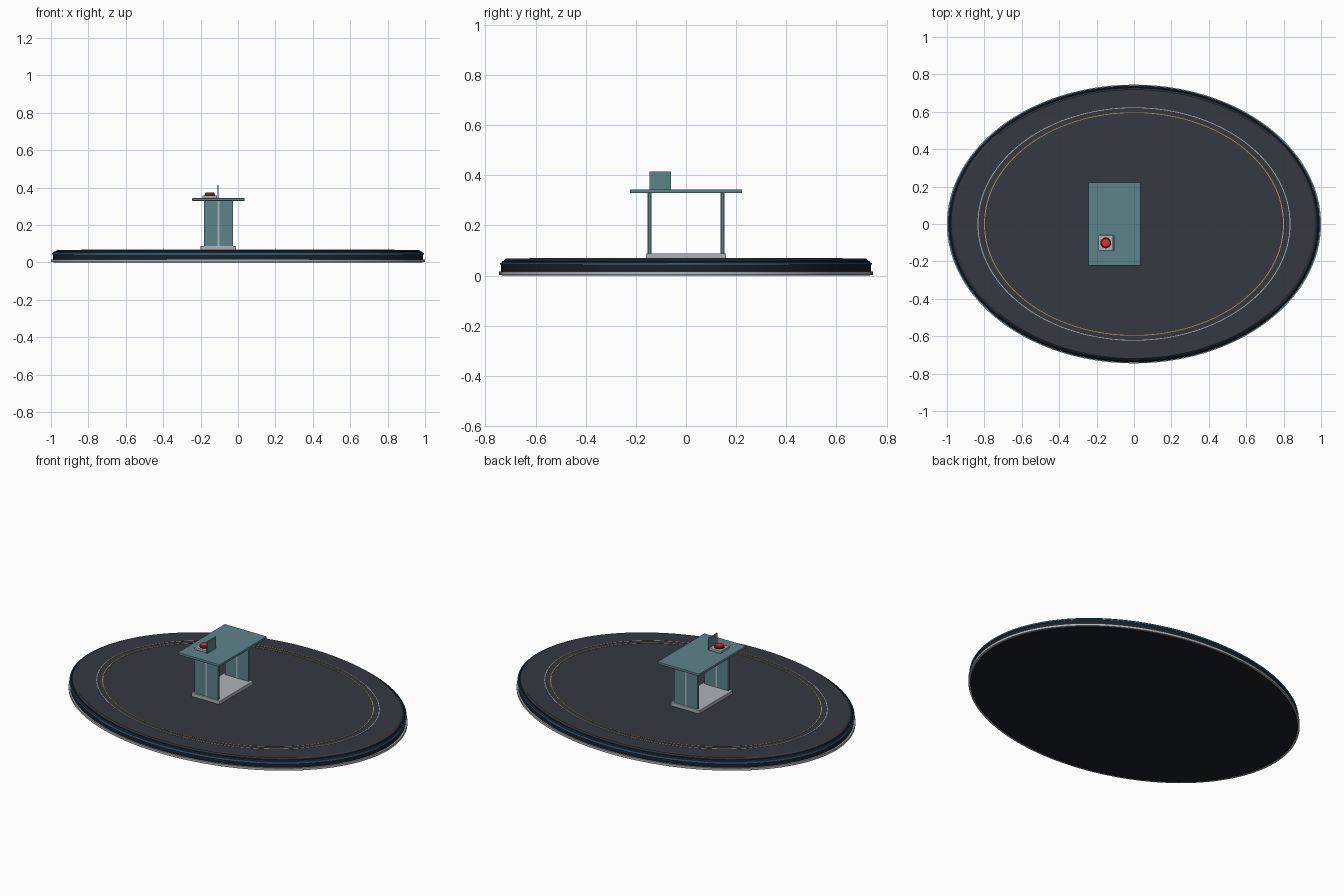
import bpy, bmesh, math

if "Cube" in bpy.data.objects:
    bpy.data.objects.remove(bpy.data.objects["Cube"])

RY = 0.745   # depth / width ratio of the oval
SEG = 128


def material(name, rgb):
    m = bpy.data.materials.new(name)
    m.diffuse_color = (*rgb, 1)
    m.use_nodes = True
    m.node_tree.nodes["Principled BSDF"].inputs["Base Color"].default_value = m.diffuse_color
    return m


DARK = material("dark_body", (0.012, 0.014, 0.02))
DECK = material("deck_grey", (0.035, 0.04, 0.052))
TRIM = material("light_trim", (0.42, 0.45, 0.48))
TEAL = material("teal_panel", (0.11, 0.23, 0.26))
BLUE = material("blue_light", (0.02, 0.25, 0.55))
GOLD = material("gold_line", (0.5, 0.3, 0.1))
RED = material("red_button", (0.75, 0.03, 0.02))


def finish(name, bm, mat):
    bmesh.ops.recalc_face_normals(bm, faces=bm.faces)
    me = bpy.data.meshes.new(name)
    bm.to_mesh(me)
    bm.free()
    me.materials.append(mat)
    ob = bpy.data.objects.new(name, me)
    bpy.context.collection.objects.link(ob)
    return ob


def lathe(name, profile, mat, ring=False, ry=RY, center=(0, 0), seg=SEG):
    """Sweep (radius, z) points round an oval; ring closes the section, else ends are capped."""
    bm = bmesh.new()
    loops = []
    for r, z in profile:
        loops.append([bm.verts.new((center[0] + r * math.cos(2 * math.pi * i / seg),
                                    center[1] + r * ry * math.sin(2 * math.pi * i / seg), z))
                      for i in range(seg)])
    pairs = list(zip(loops, loops[1:]))
    if ring:
        pairs.append((loops[-1], loops[0]))
    else:
        bm.faces.new(loops[0])
        bm.faces.new(loops[-1])
    for a, b in pairs:
        for i in range(seg):
            j = (i + 1) % seg
            bm.faces.new((a[i], a[j], b[j], b[i]))
    ob = finish(name, bm, mat)
    bpy.context.view_layer.objects.active = ob
    ob.select_set(True)
    bpy.ops.object.shade_smooth_by_angle(angle=math.radians(30))
    ob.select_set(False)
    return ob


def band(name, r0, r1, z0, z1, mat):
    return lathe(name, [(r0, z0), (r1, z0), (r1, z1), (r0, z1)], mat, ring=True)


def box(name, x, y, z, mat, bevel=0):
    """Box from (min, max) pairs."""
    bm = bmesh.new()
    bmesh.ops.create_cube(bm, size=1)
    for v in bm.verts:
        v.co = [(a + b) / 2 + c * (b - a) for (a, b), c in zip((x, y, z), v.co)]
    ob = finish(name, bm, mat)
    if bevel:
        mod = ob.modifiers.new("bevel", 'BEVEL')
        mod.width = bevel
        mod.segments = 2
    return ob


# Oval platform
lathe("platform_body", [(0.985, 0), (0.99, 0.004), (0.99, 0.05), (0.982, 0.058)], DARK)
lathe("platform_deck", [(0.975, 0.055), (0.975, 0.061), (0.965, 0.067)], DECK)
band("bottom_trim", 0.98, 1.0, 0.002, 0.016, TRIM)
band("edge_light", 0.98, 0.995, 0.043, 0.05, BLUE)
band("outer_floor_line", 0.832, 0.837, 0.066, 0.069, TRIM)
band("inner_floor_line", 0.797, 0.802, 0.066, 0.069, GOLD)

# Desk
box("desk_base", (-0.2, -0.01), (-0.16, 0.16), (0.066, 0.088), TRIM, 0.003)
for label, s in (("front", -1), ("back", 1)):
    y = sorted((s * 0.139, s * 0.152))
    box(label + "_desk_panel", (-0.183, -0.027), y, (0.087, 0.331), TEAL)
    box(label + "_panel_strip", (-0.11, -0.1), (y[0] - 0.002, y[1] + 0.002), (0.087, 0.33), TRIM)
box("desk_top", (-0.245, 0.035), (-0.224, 0.224), (0.329, 0.344), TEAL, 0.003)

# Button console
box("button_base", (-0.19, -0.112), (-0.142, -0.06), (0.343, 0.358), TRIM, 0.003)
lathe("button_collar", [(0.029, 0.357), (0.029, 0.362), (0.027, 0.363)], DARK,
      ry=1, center=(-0.151, -0.101), seg=32)
lathe("button", [(0.025, 0.361), (0.025, 0.369), (0.022, 0.373), (0.014, 0.375)], RED,
      ry=1, center=(-0.151, -0.101), seg=32)
box("button_guard", (-0.109, -0.103), (-0.145, -0.06), (0.343, 0.414), TEAL)
